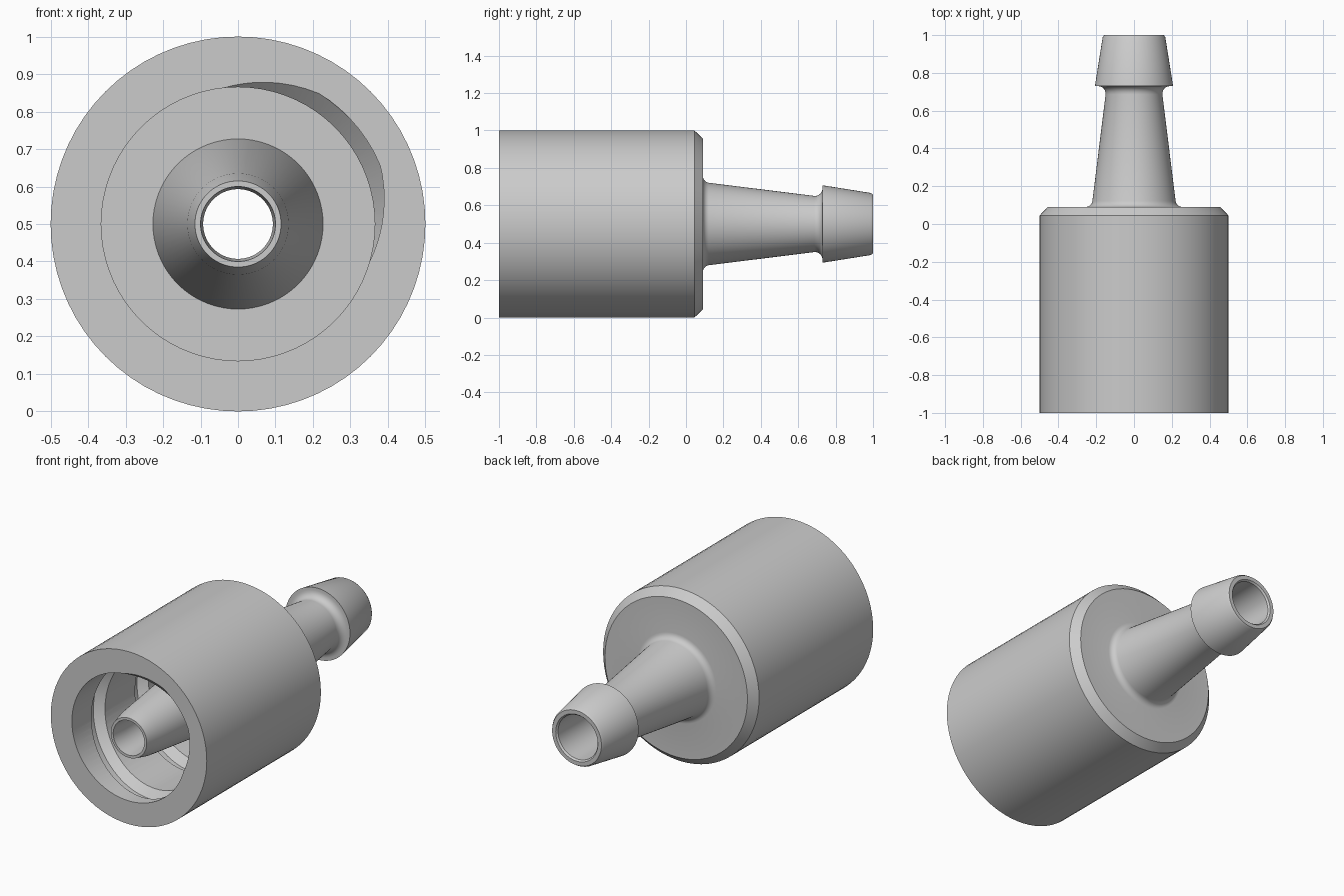
import bpy
import bmesh
from math import cos, sin, tau, radians, pi
from mathutils import Matrix

AXIS_Z = 0.5
SIDES = 72

cube = bpy.data.objects.get("Cube")
if cube:
    bpy.data.objects.remove(cube, do_unlink=True)

grey = bpy.data.materials.new("plain grey")
grey.use_nodes = True
grey.diffuse_color = (0.6, 0.6, 0.6, 1)
grey.node_tree.nodes["Principled BSDF"].inputs["Base Color"].default_value = (0.6, 0.6, 0.6, 1)


def finish(name, bm):
    bmesh.ops.recalc_face_normals(bm, faces=bm.faces)
    mesh = bpy.data.meshes.new(name)
    bm.to_mesh(mesh)
    bm.free()
    mesh.materials.append(grey)
    obj = bpy.data.objects.new(name, mesh)
    bpy.context.collection.objects.link(obj)
    return obj


def sweep(name, rings, closed):
    """Skin a list of point rings; close the loop or cap its ends."""
    bm = bmesh.new()
    rows = [[bm.verts.new(p) for p in ring] for ring in rings]
    n = len(rows[0])
    pairs = list(zip(rows, rows[1:]))
    if closed:
        pairs.append((rows[-1], rows[0]))
    for a, b in pairs:
        for i in range(n):
            j = (i + 1) % n
            bm.faces.new((a[i], a[j], b[j], b[i]))
    if not closed:
        bm.faces.new(rows[0])
        bm.faces.new(rows[-1])
    return finish(name, bm)


def around(r, y, angle):
    return (r * cos(angle), y, AXIS_Z + r * sin(angle))


def fillet(r, y, size, start, end, steps=5):
    """Arc of profile points about (r, y)."""
    angles = [radians(start + (end - start) * k / steps) for k in range(steps + 1)]
    return [(r + size * cos(a), y + size * sin(a)) for a in angles]


# Closed (radius, y) outline of the whole fitting
profile = [(0.365, -1), (0.5, -1), (0.5, 0.045), (0.457, 0.09)]     # sleeve
profile += fillet(0.257, 0.127, 0.037, 270, 188)                    # stem root
profile += fillet(0.19, 0.69, 0.04, 186, 90)                        # barb neck
profile += [(0.207, 0.73), (0.166, 0.988), (0.158, 1), (0.135, 1)]  # barb
profile += [(0.127, 0.99), (0.093, -0.9), (0.1, -1)]                # bore
profile += [(0.115, -1), (0.135, -0.915)]                           # inner nozzle tip
profile += [(0.227, -0.08), (0.365, -0.08)]                         # nozzle root and floor

body = sweep("barbed_fitting_body",
             [[around(r, y, tau * s / SIDES) for r, y in profile] for s in range(SIDES)], True)

# Helical groove that runs out through the open front
PITCH, START, END = 0.4, -1.16, -0.24
section = [(0.33, -0.095), (0.41, -0.02), (0.41, 0.02), (0.33, 0.095)]
steps = int((END - START) / PITCH * SIDES)
rings = []
for s in range(steps + 1):
    y = START + (END - START) * s / steps
    angle = radians(40) - tau * (y + 1) / PITCH
    rings.append([around(r, y + dy, angle) for r, dy in section])
cutter = sweep("thread_cutter", rings, False)
cutter.hide_render = True

cut = body.modifiers.new("thread", 'BOOLEAN')
cut.operation = 'DIFFERENCE'
cut.solver = 'EXACT'
cut.object = cutter
bpy.ops.object.select_all(action='DESELECT')
body.select_set(True)
bpy.context.view_layer.objects.active = body
bpy.ops.object.modifier_apply(modifier=cut.name)
bpy.data.objects.remove(cutter, do_unlink=True)
bpy.ops.object.shade_smooth_by_angle(angle=radians(25))
